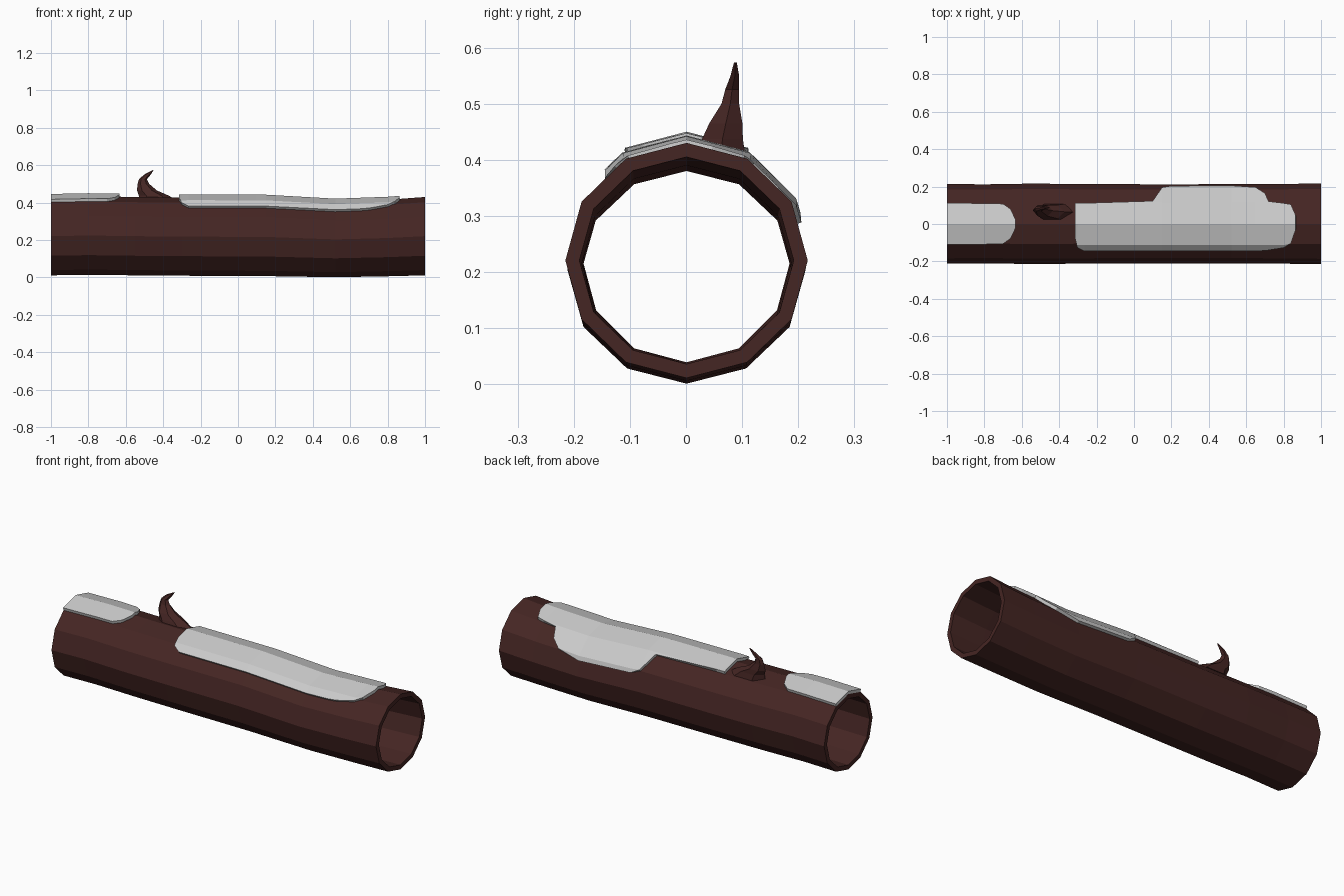
import bpy, bmesh, math

if "Cube" in bpy.data.objects:
    bpy.data.objects.remove(bpy.data.objects["Cube"])

SIDES = 12
WALL = 0.025
# x, top z, bottom z, half width
RINGS = [(-1, .430, .011, .213), (-.8, .434, .014, .211), (-.55, .430, .011, .215),
         (-.3, .427, .009, .213), (.15, .426, .007, .211), (.52, .405, .001, .212),
         (.8, .415, .006, .213), (1, .430, .011, .216)]


def ring_at(x):
    for a, b in zip(RINGS, RINGS[1:]):
        if x <= b[0]:
            f = (x - a[0]) / (b[0] - a[0])
            return [p + (q - p) * f for p, q in zip(a, b)]
    return RINGS[-1]


def corner(x, deg, inset=0):
    _, top, bottom, half = ring_at(x)
    t = math.radians(deg)
    return (x, .001 + (half - inset) * math.sin(t),
            (top + bottom) / 2 + ((top - bottom) / 2 - inset) * math.cos(t))


def on_bark(x, deg):
    # point on the flat facets, angle measured from the top towards +y
    step = 360 / SIDES
    low = math.floor(deg / step) * step
    f = (deg - low) / step
    return [p + (q - p) * f for p, q in zip(corner(x, low), corner(x, low + step))]


def make(name, verts, faces, colour=None):
    bm = bmesh.new()
    vs = [bm.verts.new(v) for v in verts]
    for f in faces:
        bm.faces.new([vs[i] for i in f])
    bmesh.ops.remove_doubles(bm, verts=bm.verts, dist=.0005)
    bmesh.ops.recalc_face_normals(bm, faces=bm.faces)
    me = bpy.data.meshes.new(name)
    bm.to_mesh(me)
    bm.free()
    ob = bpy.data.objects.new(name, me)
    bpy.context.collection.objects.link(ob)
    if colour:
        me.materials.append(colour)
    return ob


def grid_faces(rows, cols, wrap_rows=False, wrap_cols=False):
    return [(r * cols + c, r * cols + (c + 1) % cols,
             (r + 1) % rows * cols + (c + 1) % cols, (r + 1) % rows * cols + c)
            for r in range(rows if wrap_rows else rows - 1)
            for c in range(cols if wrap_cols else cols - 1)]


bark = bpy.data.materials.new("bark")
bark.diffuse_color = (.06, .019, .017, 1)
bark.use_nodes = True
bark.node_tree.nodes["Principled BSDF"].inputs["Base Color"].default_value = bark.diffuse_color

# Hollow log: outer rings forward, inner rings back
path = [(r[0], 0) for r in RINGS] + [(r[0], WALL) for r in reversed(RINGS)]
verts = [corner(x, k * 360 / SIDES, inset) for x, inset in path for k in range(SIDES)]
make("hollow_log", verts, grid_faces(len(path), SIDES, True, True), bark)

# Broken branch stub: x, y, z, x radius, y radius
STUB = [(-.425, .062, .405, .108, .051), (-.45, .065, .437, .08, .042),
        (-.487, .071, .465, .053, .034), (-.506, .079, .50, .031, .018),
        (-.508, .082, .525, .021, .014), (-.485, .087, .549, .018, .009),
        (-.455, .088, .573, .003, .003)]
N = 6
verts = [(x + rx * math.cos(k * math.tau / N), y + ry * math.sin(k * math.tau / N), z)
         for x, y, z, rx, ry in STUB for k in range(N)]
caps = [tuple(range(N)), tuple(range((len(STUB) - 1) * N, len(STUB) * N))]
make("branch_stub", verts, grid_faces(len(STUB), N, False, True) + caps, bark)


# Snow patches: columns of x, lowest angle, highest angle
def snow(name, columns):
    verts = []
    for x, lo, hi in columns:
        for t in (lo, -30, 0, 30, 60, hi):
            verts.append(on_bark(x, min(max(t, lo), hi)))
    ob = make(name, verts, grid_faces(len(columns), 6))
    bm = bmesh.new()
    bm.from_mesh(ob.data)
    if sum(f.normal.z for f in bm.faces) < 0:
        bmesh.ops.reverse_faces(bm, faces=bm.faces)
    bm.to_mesh(ob.data)
    bm.free()
    mod = ob.modifiers.new("thickness", 'SOLIDIFY')
    mod.thickness = .016
    mod.offset = 1


snow("snow_small", [(-1, -30, 30), (-.8, -30, 30), (-.7, -29, 29),
                    (-.66, -21, 21), (-.635, -6, 6)])
snow("snow_large", [(-.315, -20, 30), (-.3, -34, 30), (-.265, -41, 30), (.1, -41, 32),
                    (.15, -41, 60), (.2, -41, 65), (.52, -41, 66), (.65, -41, 60),
                    (.70, -40, 48), (.72, -39, 31), (.8, -34, 30), (.84, -28, 28),
                    (.865, -8, 12)])
